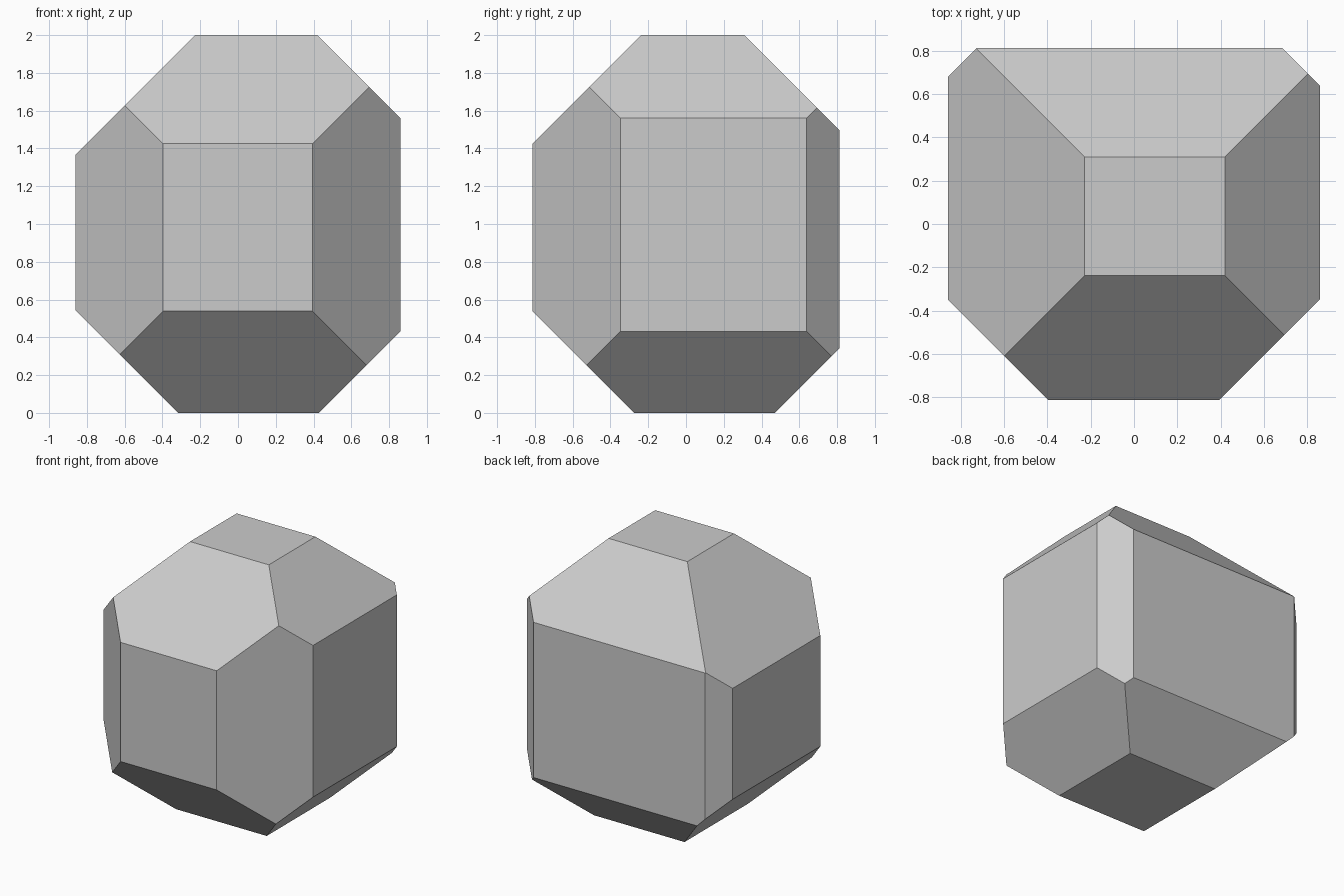
import bpy, bmesh
from mathutils import Vector

if "Cube" in bpy.data.objects:
    bpy.data.objects.remove(bpy.data.objects["Cube"])

# Block body
HX, HY = 0.86, 0.813
bm = bmesh.new()
bmesh.ops.create_cube(bm, size=1)
for v in bm.verts:
    v.co = Vector((v.co.x * 2 * HX, v.co.y * 2 * HY, (v.co.z + 0.5) * 2))


def chamfer(normal, distance):
    """Slice off everything where normal . point > distance and cap the cut."""
    n = Vector(normal)
    bmesh.ops.bisect_plane(
        bm, geom=bm.verts[:] + bm.edges[:] + bm.faces[:], dist=1e-5,
        plane_co=n * (distance / n.length_squared), plane_no=n, clear_outer=True)
    rim = [e for e in bm.edges if e.is_boundary]
    bmesh.ops.holes_fill(bm, edges=rim, sides=0)


# 45 degree cuts of varying depth, one per box edge
cuts = [
    # left/right with top/bottom
    ((-1, 0, 1), 2.228), ((1, 0, 1), 2.42), ((-1, 0, -1), 0.317), ((1, 0, -1), 0.428),
    # front/back with top/bottom
    ((0, -1, 1), 2.238), ((0, 1, 1), 2.31), ((0, -1, -1), 0.274), ((0, 1, -1), 0.47),
    # upright corners
    ((-1, -1, 0), 1.21), ((1, -1, 0), 1.207), ((-1, 1, 0), 1.54), ((1, 1, 0), 1.498),
]
for normal, distance in cuts:
    chamfer(normal, distance)

bmesh.ops.recalc_face_normals(bm, faces=bm.faces[:])
mesh = bpy.data.meshes.new("faceted_block")
bm.to_mesh(mesh)
bm.free()
bpy.context.collection.objects.link(bpy.data.objects.new("faceted_block", mesh))
